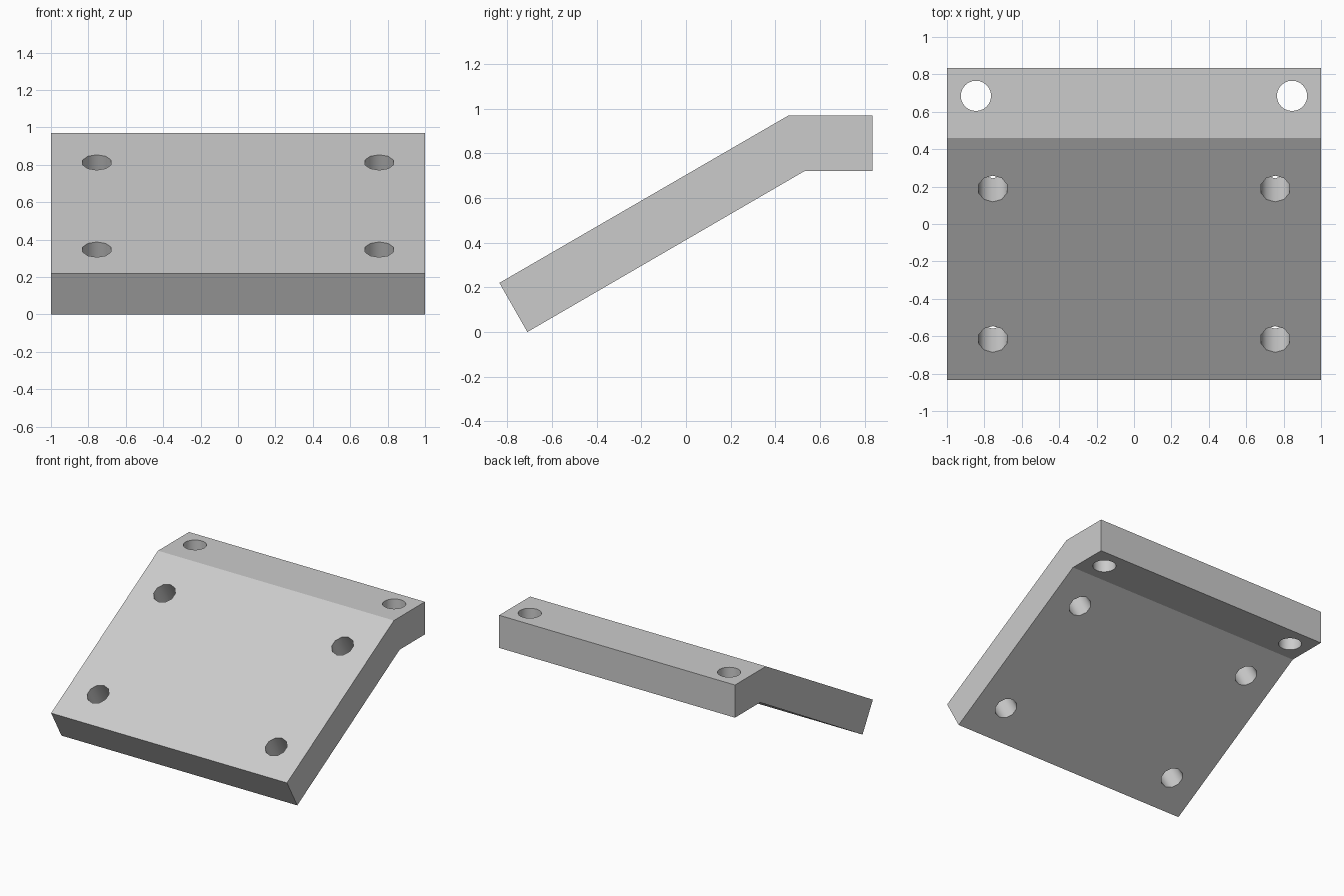
import bpy
import bmesh
from math import radians
from mathutils import Vector

old = bpy.data.objects.get("Cube")
if old:
    bpy.data.objects.remove(old, do_unlink=True)

grey = bpy.data.materials.new("light grey")
grey.use_nodes = True
colour = (0.6, 0.6, 0.6, 1)
grey.diffuse_color = colour
grey.node_tree.nodes["Principled BSDF"].inputs["Base Color"].default_value = colour

# Bent plate: side profile (y, z) extruded across the width
profile = [(-0.835, 0.22), (-0.71, 0), (0.53, 0.72),
           (0.835, 0.72), (0.835, 0.97), (0.46, 0.97)]
bm = bmesh.new()
face = bm.faces.new([bm.verts.new((-1, y, z)) for y, z in profile])
ext = bmesh.ops.extrude_face_region(bm, geom=[face])
moved = [g for g in ext["geom"] if isinstance(g, bmesh.types.BMVert)]
bmesh.ops.translate(bm, verts=moved, vec=Vector((2, 0, 0)))
bmesh.ops.recalc_face_normals(bm, faces=bm.faces)
mesh = bpy.data.meshes.new("bent_plate")
bm.to_mesh(mesh)
bm.free()
plate = bpy.data.objects.new("bent_plate", mesh)
bpy.context.collection.objects.link(plate)
mesh.materials.append(grey)


def drill(x, y, z, tilt, sides):
    """Cut a round hole through the plate, square to the surface at the point."""
    bpy.ops.mesh.primitive_cylinder_add(
        vertices=sides, radius=0.081, depth=0.8,
        location=(x, y, z), rotation=(radians(tilt), 0, radians(0)))
    cutter = bpy.context.object
    cutter.name = "hole_cutter"
    cutter.hide_render = True
    cutter.data.materials.append(grey)
    bpy.ops.object.shade_smooth()
    mod = plate.modifiers.new("hole", "BOOLEAN")
    mod.operation = "DIFFERENCE"
    mod.solver = "EXACT"
    mod.object = cutter
    bpy.context.view_layer.objects.active = plate
    bpy.ops.object.modifier_apply(modifier=mod.name)
    bpy.data.objects.remove(cutter, do_unlink=True)


# Mirrored bolt holes: two rows on the ramp, one on the flat flange
for side in (-1, 1):
    drill(side * 0.755, 0.19, 0.81, 30, 10)
    drill(side * 0.755, -0.615, 0.345, 30, 10)
    drill(side * 0.845, 0.685, 0.85, 0, 24)
